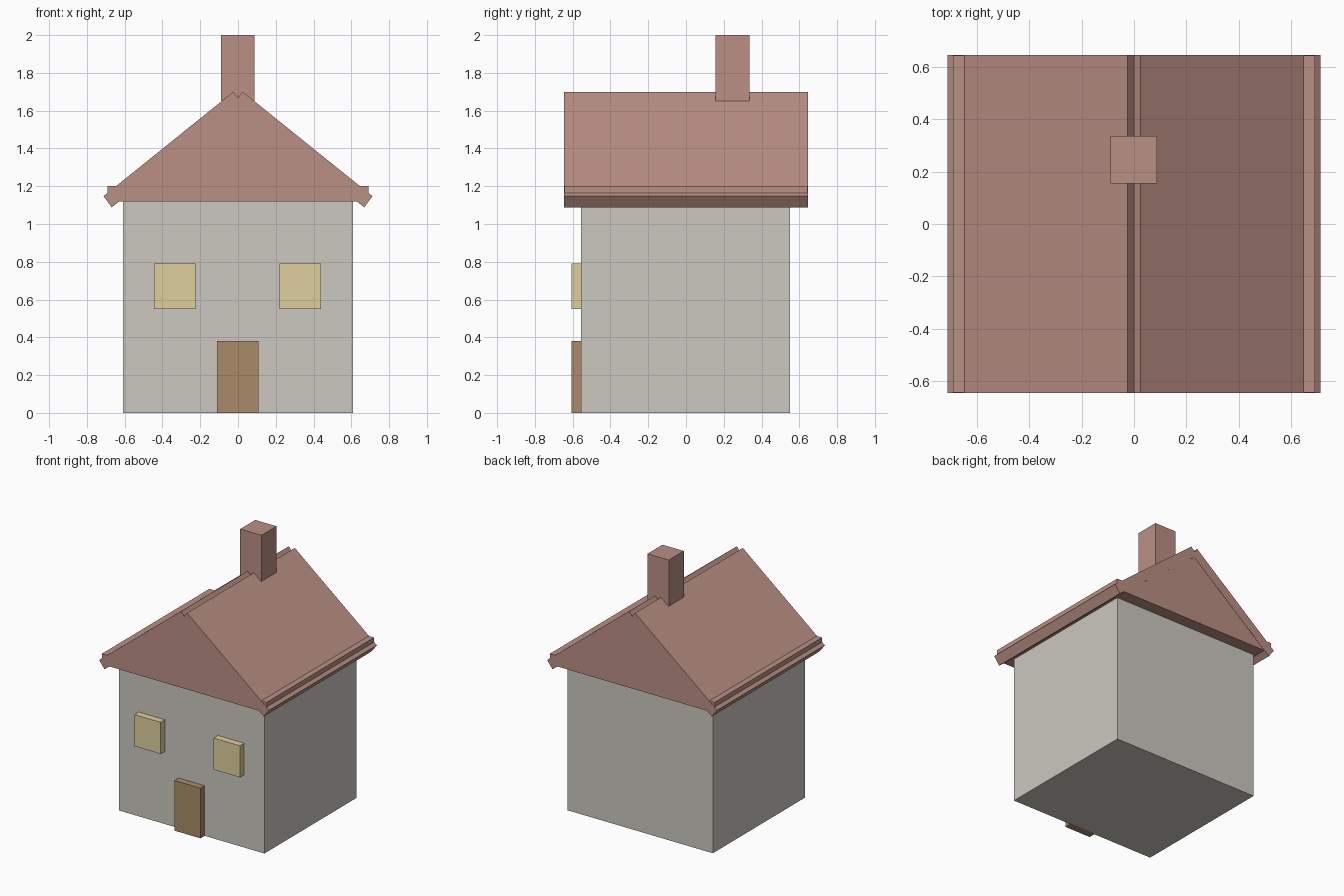
import bpy, bmesh

if "Cube" in bpy.data.objects:
    bpy.data.objects.remove(bpy.data.objects["Cube"])


def material(name, rgb):
    m = bpy.data.materials.new(name)
    m.diffuse_color = (*rgb, 1)
    m.use_nodes = True
    m.node_tree.nodes["Principled BSDF"].inputs["Base Color"].default_value = m.diffuse_color
    return m


WALL = material("plaster", (0.60, 0.58, 0.53))
ROOF = material("roof_red", (0.49, 0.28, 0.23))
GLASS = material("window_yellow", (0.73, 0.63, 0.33))
WOOD = material("door_wood", (0.40, 0.26, 0.14))


def extrude_profile(name, points, y0, y1, mat):
    """Extrude an (x, z) outline along y into a closed solid."""
    bm = bmesh.new()
    face = bm.faces.new([bm.verts.new((x, y0, z)) for x, z in points])
    new = bmesh.ops.extrude_face_region(bm, geom=[face])["geom"]
    verts = [v for v in new if isinstance(v, bmesh.types.BMVert)]
    bmesh.ops.translate(bm, verts=verts, vec=(0, y1 - y0, 0))
    bmesh.ops.recalc_face_normals(bm, faces=bm.faces)
    mesh = bpy.data.meshes.new(name)
    bm.to_mesh(mesh)
    bm.free()
    mesh.materials.append(mat)
    obj = bpy.data.objects.new(name, mesh)
    bpy.context.collection.objects.link(obj)
    return obj


def box(name, x0, x1, y0, y1, z0, z1, mat):
    return extrude_profile(name, [(x0, z0), (x1, z0), (x1, z1), (x0, z1)], y0, y1, mat)


# Walls
box("walls", -0.61, 0.61, -0.555, 0.55, 0, 1.12, WALL)

# Door and windows stand proud of the front wall
box("door", -0.11, 0.108, -0.605, -0.545, 0, 0.38, WOOD)
for side, cx in (("left", -0.335), ("right", 0.33)):
    box("window_" + side, cx - 0.11, cx + 0.11, -0.605, -0.545, 0.55, 0.79, GLASS)

# Eaves slab and the gable filling above it
box("eaves_slab", -0.69, 0.69, -0.643, 0.643, 1.12, 1.20, ROOF)
extrude_profile("gable", [(-0.60, 1.19), (0.60, 1.19), (0, 1.64)], -0.643, 0.643, ROOF)

# Two tilted roof panels crossing at the ridge
panel = [(0.025, 1.70), (0.712, 1.147), (0.668, 1.088), (-0.02, 1.641)]
for side, s in (("right", 1), ("left", -1)):
    extrude_profile("roof_panel_" + side, [(s * x, z) for x, z in panel], -0.645, 0.645, ROOF)

# Chimney
box("chimney", -0.09, 0.088, 0.155, 0.335, 1.65, 2.0, ROOF)
